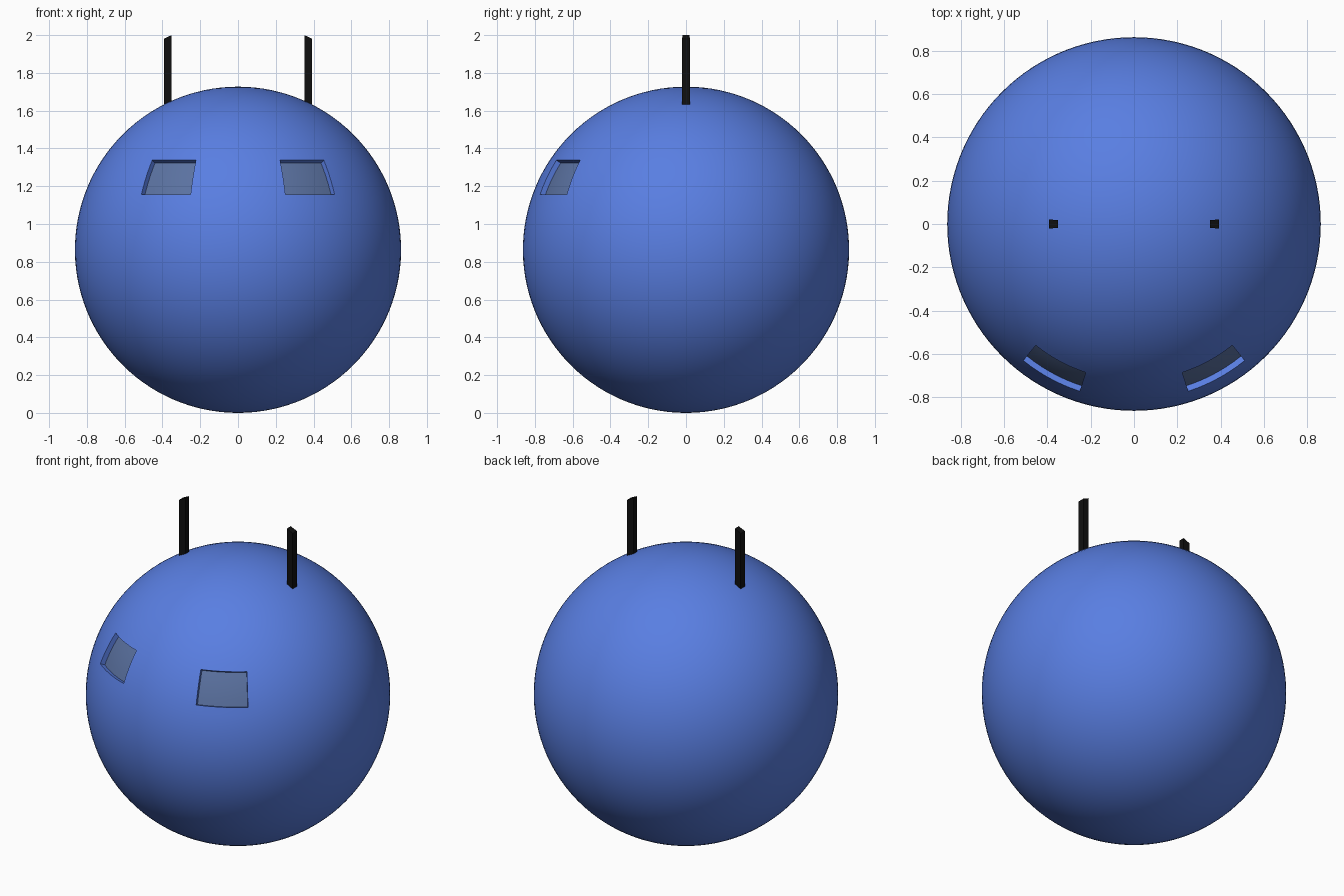
import bpy, bmesh
from math import sin, cos, radians

if "Cube" in bpy.data.objects:
    bpy.data.objects.remove(bpy.data.objects["Cube"])

R = 0.8635


def material(name, rgb):
    m = bpy.data.materials.new(name)
    m.diffuse_color = (*rgb, 1)
    m.use_nodes = True
    m.node_tree.nodes["Principled BSDF"].inputs["Base Color"].default_value = m.diffuse_color
    return m


def finish(bm, name, mats):
    bmesh.ops.recalc_face_normals(bm, faces=bm.faces)
    me = bpy.data.meshes.new(name)
    bm.to_mesh(me)
    bm.free()
    ob = bpy.data.objects.new(name, me)
    bpy.context.collection.objects.link(ob)
    for m in mats:
        me.materials.append(m)
    bpy.context.view_layer.objects.active = ob
    ob.select_set(True)
    bpy.ops.object.shade_smooth_by_angle(angle=radians(30))
    ob.select_set(False)
    return ob


def on_ball(polar, lon):
    """Point on the ball; lon is measured from the front (-y) toward +x."""
    p, a = radians(polar), radians(lon)
    return (R * sin(p) * sin(a), -R * sin(p) * cos(a), R * cos(p))


blue = material("blue", (0.1, 0.21, 0.76))
slate = material("slate", (0.105, 0.17, 0.36))
black = material("black", (0.005, 0.005, 0.005))

# Ball: rings fall exactly on the eye edges
EYE = (56.7, 70.2)
polars = [0]
for end, n in ((EYE[0], 19), (EYE[1], 5), (180, 37)):
    start = polars[-1]
    polars += [start + (end - start) * i / n for i in range(1, n + 1)]
N = 120
bm = bmesh.new()
rings = [[bm.verts.new(on_ball(p, 360 * j / N)) for j in range(N)] for p in polars[1:-1]]
top, bottom = bm.verts.new((0, 0, R)), bm.verts.new((0, 0, -R))
eyes = []
for j in range(N):
    k = (j + 1) % N
    bm.faces.new((top, rings[0][j], rings[0][k]))
    bm.faces.new((bottom, rings[-1][k], rings[-1][j]))
    for i in range(len(rings) - 1):
        f = bm.faces.new((rings[i][j], rings[i + 1][j], rings[i + 1][k], rings[i][k]))
        lon = 360 * (j + 0.5) / N
        lon = min(lon, 360 - lon)
        polar = (polars[i + 1] + polars[i + 2]) / 2
        if EYE[0] < polar < EYE[1] and 18 < lon < 39:
            eyes.append(f)

# Recessed eye panels: push the patches toward the ball centre
ret = bmesh.ops.extrude_face_region(bm, geom=eyes)
left = [f for f in eyes if f.is_valid]
if left:
    bmesh.ops.delete(bm, geom=left, context='FACES')
for g in ret["geom"]:
    if isinstance(g, bmesh.types.BMVert):
        g.co *= 0.967
    elif isinstance(g, bmesh.types.BMFace):
        g.material_index = 1
loose = [v for v in bm.verts if not v.link_faces]
bmesh.ops.delete(bm, geom=loose, context='VERTS')
body = finish(bm, "ball_body", [blue, slate])
body.location.z = R

# Antennae: small ball facets drawn straight up
for side, name in ((1, "antenna_right"), (-1, "antenna_left")):
    bm = bmesh.new()
    corners = [on_ball(p, side * 90 + d) for p, d in ((24.1, -3), (27.1, -3), (27.1, 3), (24.1, 3))]
    lo, hi = ([bm.verts.new((x, y, z + R + dz)) for x, y, z in corners] for dz in (-0.01, 0.348))
    bm.faces.new(lo)
    bm.faces.new(hi)
    for i in range(4):
        k = (i + 1) % 4
        bm.faces.new((lo[i], lo[k], hi[k], hi[i]))
    finish(bm, name, [black])
